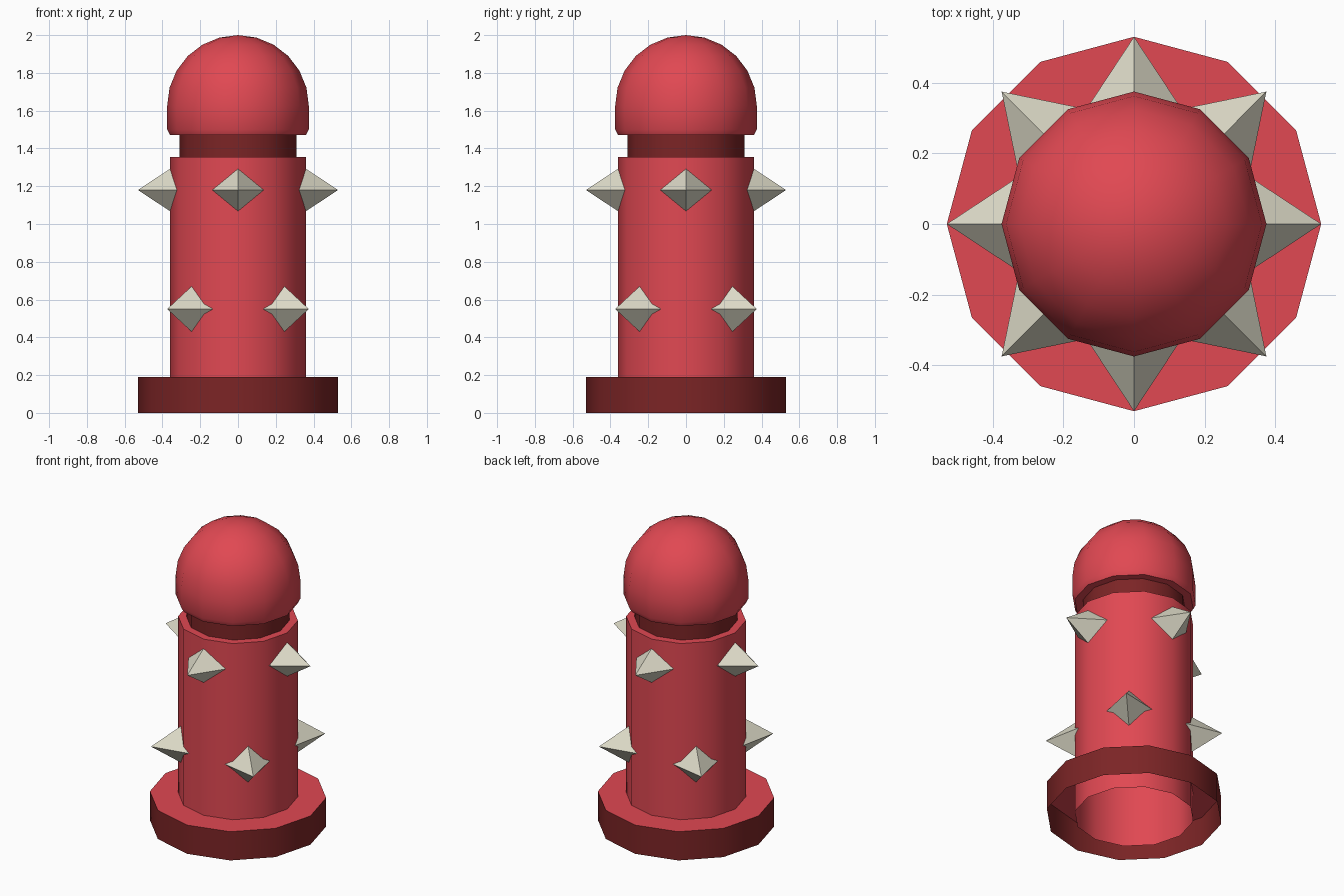
import bpy, bmesh, math
from mathutils import Matrix, Vector

if "Cube" in bpy.data.objects:
    bpy.data.objects.remove(bpy.data.objects["Cube"])

SIDES = 12


def material(name, rgb):
    m = bpy.data.materials.new(name)
    m.diffuse_color = (*rgb, 1)
    m.use_nodes = True
    m.node_tree.nodes["Principled BSDF"].inputs["Base Color"].default_value = m.diffuse_color
    return m


red = material("red", (0.75, 0.065, 0.085))
dark_red = material("dark red", (0.20, 0.018, 0.019))
bone = material("bone white", (0.73, 0.71, 0.58))


def finish(bm, name, mats, angle=40):
    mesh = bpy.data.meshes.new(name)
    bm.to_mesh(mesh)
    bm.free()
    obj = bpy.data.objects.new(name, mesh)
    bpy.context.collection.objects.link(obj)
    for m in mats:
        mesh.materials.append(m)
    bpy.ops.object.select_all(action='DESELECT')
    obj.select_set(True)
    bpy.context.view_layer.objects.active = obj
    bpy.ops.object.shade_smooth_by_angle(angle=math.radians(angle))
    return obj


def lathe(name, profile, mats, slots=None):
    """Turn a bottom-to-top (radius, z) profile; slots gives a material per band."""
    bm = bmesh.new()
    rings = []
    for r, z in profile:
        if r < 1e-5:
            rings.append([bm.verts.new((0, 0, z))] * SIDES)
        else:
            rings.append([bm.verts.new((r * math.cos(math.tau * j / SIDES),
                                        r * math.sin(math.tau * j / SIDES), z))
                          for j in range(SIDES)])
    for i, (a, b) in enumerate(zip(rings, rings[1:])):
        for j in range(SIDES):
            k = (j + 1) % SIDES
            corners = list(dict.fromkeys((a[j], a[k], b[k], b[j])))
            f = bm.faces.new(corners)
            f.material_index = slots[i] if slots else 0
    return finish(bm, name, mats)


# Base: dark rim with a red top, open underneath
lathe("base", [(0.53, 0), (0.53, 0.19), (0.36, 0.19)], [dark_red, red], [0, 1])

# Post tube, open at the bottom, with a ledge at the top
lathe("post", [(0.36, 0), (0.36, 1.355), (0.31, 1.355)], [red])

# Recessed neck
lathe("neck", [(0.31, 1.355), (0.31, 1.47)], [dark_red])

# Domed cap with a small bevel on its lower edge
dome = [(0.31, 1.47), (0.36, 1.47), (0.375, 1.50)]
for i in range(7):
    t = math.radians(15 * i)
    dome.append((0.375 * math.cos(t), 1.625 + 0.375 * math.sin(t)))
lathe("cap", dome, [red])

# Two rows of four-sided spikes, the lower row turned by 45 degrees
for row, z, turn in (("upper", 1.18, 0), ("lower", 0.55, 45)):
    bm = bmesh.new()
    for q in range(4):
        d = Matrix.Rotation(math.radians(turn + 90 * q), 4, 'Z')
        place = (d @ Matrix.Translation(Vector((0.42, 0, z)))
                 @ Matrix.Rotation(math.pi / 2, 4, 'Y'))
        # diamond-oriented pyramid: point up, down and to both sides
        res = bmesh.ops.create_cone(bm, cap_ends=True, segments=4,
                                    radius1=0.145, radius2=0, depth=0.22)
        bmesh.ops.transform(bm, matrix=place, verts=res["verts"])
    bmesh.ops.remove_doubles(bm, verts=bm.verts, dist=1e-4)
    finish(bm, row + "_spikes", [bone], 30)
